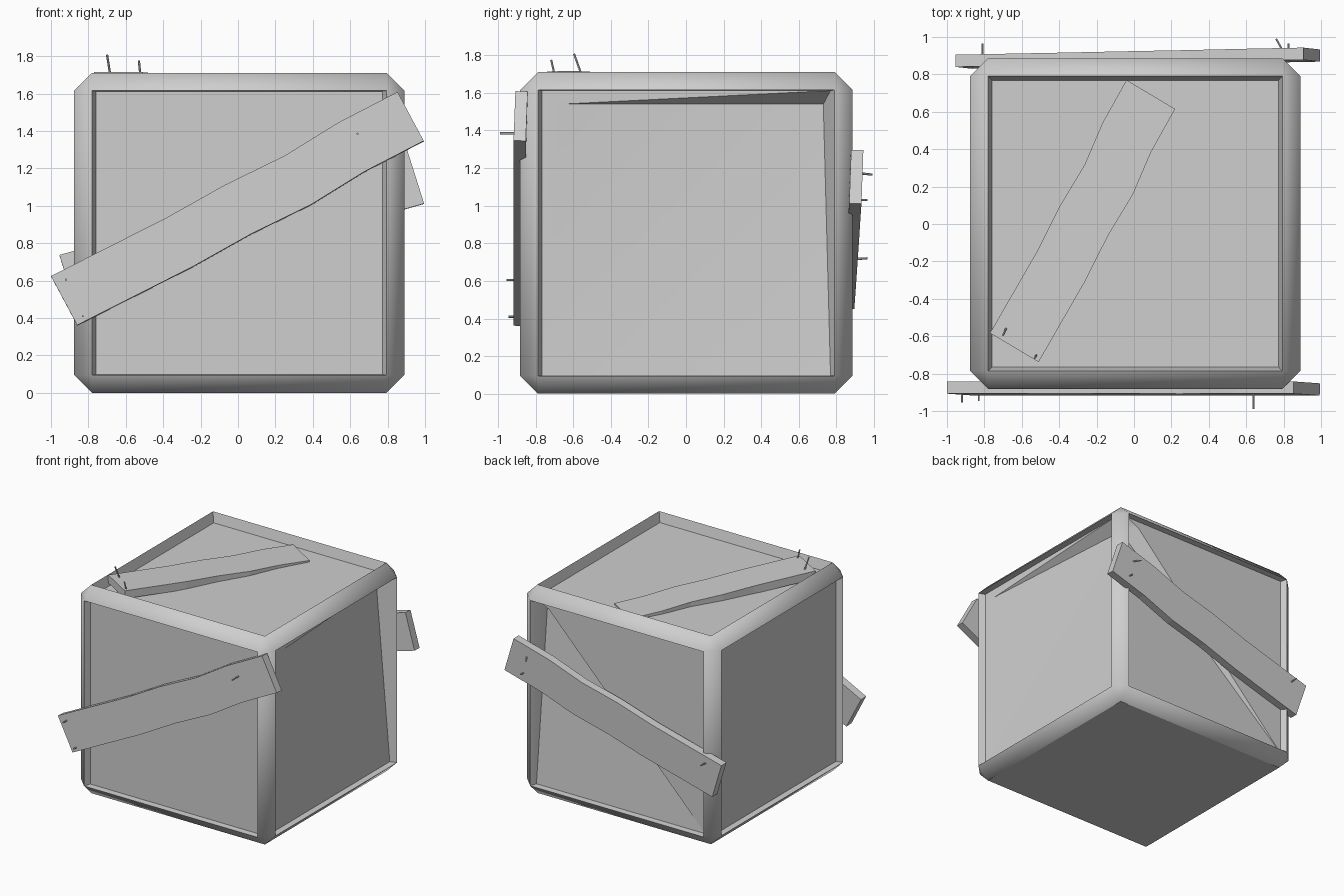
import bpy, bmesh, math
from mathutils import Vector

if "Cube" in bpy.data.objects:
    bpy.data.objects.remove(bpy.data.objects["Cube"])

grey = bpy.data.materials.new("plain_grey")
grey.diffuse_color = (0.62, 0.62, 0.62, 1)
grey.use_nodes = True
grey.node_tree.nodes["Principled BSDF"].inputs["Base Color"].default_value = grey.diffuse_color


def finish(bm, name, smooth_angle=None):
    """Turn a bmesh into a named object."""
    bmesh.ops.recalc_face_normals(bm, faces=bm.faces[:])
    me = bpy.data.meshes.new(name)
    bm.to_mesh(me)
    bm.free()
    me.materials.append(grey)
    ob = bpy.data.objects.new(name, me)
    bpy.context.collection.objects.link(ob)
    if smooth_angle:
        bpy.ops.object.select_all(action='DESELECT')
        ob.select_set(True)
        bpy.context.view_layer.objects.active = ob
        bpy.ops.object.shade_smooth_by_angle(angle=math.radians(smooth_angle))
        # Keep the long chamfers flat, blending only at the corners
        mod = ob.modifiers.new("flat_chamfers", 'WEIGHTED_NORMAL')
        mod.keep_sharp = True
    return ob


def dent(bm, panel, u, deep, start):
    """Push in the upper +u corner of a panel, leaving a gap under the rim."""
    vs = panel.verts[:]
    a = min(vs, key=lambda v: v.co[u] + v.co.z)
    b = max(vs, key=lambda v: v.co[u] - v.co.z)
    c = max(vs, key=lambda v: v.co[u] + v.co.z)
    d = min(vs, key=lambda v: v.co[u] - v.co.z)
    bmesh.ops.delete(bm, geom=[panel], context='FACES_ONLY')
    deep, start = bm.verts.new(deep), bm.verts.new(start)
    start.co[1 - u] = a.co[1 - u]
    for face in ((a, b, deep), (a, deep, start), (a, start, d),
                 (d, start, c), (start, deep, c), (b, c, deep)):
        bm.faces.new(face)


def crate():
    # Chamfered box
    bm = bmesh.new()
    bmesh.ops.create_cube(bm, size=1)
    for v in bm.verts:
        v.co = Vector((v.co.x * 1.765 + 0.007, v.co.y * 1.767 + 0.002,
                       (v.co.z + 0.5) * 1.71))
    bmesh.ops.bevel(bm, geom=bm.edges[:], offset=0.095, segments=1,
                    affect='EDGES', profile=0.5)
    bm.normal_update()
    # Sunken panels on the top and four sides, walls tapering sideways
    floors = {}
    for f in [f for f in bm.faces if f.calc_area() > 1 and f.normal.z > -0.5]:
        n = f.normal.copy()
        c = f.calc_center_median()
        depth = 0.08 if n.z > 0.5 else 0.05
        floor = bmesh.ops.extrude_discrete_faces(bm, faces=[f])["faces"][0]
        for v in floor.verts:
            o = v.co - c
            v.co = c + Vector((o.x * 0.972, o.y * 0.972, o.z * 0.996)) - n * depth
        floors[tuple(round(k) for k in n)] = floor
    # Right and back panels share a pushed-in top corner
    deep = (0.745, 0.73, 1.54)
    dent(bm, floors[(1, 0, 0)], 1, deep, (0, -0.66, 1.54))
    dent(bm, floors[(0, 1, 0)], 0, deep, (0.66, 0, 1.56))
    finish(bm, "crate_box", 40)


def plank(name, a, b, across, depth):
    """Slightly wavy board: a-b is one long outer edge."""
    a, b, across, depth = map(Vector, (a, b, across, depth))
    side = across.normalized()
    bm = bmesh.new()
    rings = []
    for t, w in ((0, 0), (0.33, -0.014), (0.5, -0.006), (0.67, -0.018),
                 (0.83, 0.004), (1, 0)):
        p = a.lerp(b, t) + side * w
        rings.append([bm.verts.new(q) for q in
                      (p, p + across, p + across + depth, p + depth)])
    for r, s in zip(rings, rings[1:]):
        for i in range(4):
            j = (i + 1) % 4
            bm.faces.new((r[i], r[j], s[j], s[i]))
    bm.faces.new(rings[0])
    bm.faces.new(rings[-1])
    finish(bm, name)


def nail(name, p, q):
    """Thin shaft from p (in the board) to its tip q."""
    p, q = Vector(p), Vector(q)
    bm = bmesh.new()
    bmesh.ops.create_cone(bm, cap_ends=True, segments=6, radius1=0.006,
                          radius2=0.006, depth=(q - p).length)
    turn = (q - p).to_track_quat('Z', 'Y')
    for v in bm.verts:
        v.co = turn @ v.co + (p + q) / 2
    finish(bm, name)


crate()

# Boards, each leaning slightly
plank("front_plank", (-0.86, -0.917, 0.362), (0.993, -0.917, 1.347),
      (-0.14, 0.01, 0.262), (0.001, 0.065, -0.003))
plank("back_plank", (-0.865, 0.895, 0.45), (0.995, 0.933, 1.01),
      (-0.09, 0.01, 0.285), (0, -0.065, 0.002))
plank("top_plank", (-0.51, -0.738, 1.714), (0.22, 0.615, 1.642),
      (-0.26, 0.155, 0.002), (0, 0, -0.065))

# Nails
nails = {
    "front_nail": [((0.64, -0.88, 1.385), (0.64, -0.99, 1.385)),
                   ((-0.92, -0.88, 0.605), (-0.92, -0.955, 0.605)),
                   ((-0.83, -0.88, 0.41), (-0.83, -0.945, 0.41))],
    "back_nail": [((0.81, 0.9, 1.175), (0.76, 0.99, 1.165)),
                  ((0.825, 0.87, 1.03), (0.825, 0.965, 1.03)),
                  ((-0.81, 0.87, 0.715), (-0.81, 0.965, 0.72))],
    "top_nail": [((-0.68, -0.55, 1.68), (-0.70, -0.595, 1.807)),
                 ((-0.52, -0.695, 1.68), (-0.53, -0.717, 1.775))],
}
for name, pairs in nails.items():
    for i, (p, q) in enumerate(pairs):
        nail(f"{name}_{i + 1}", p, q)
